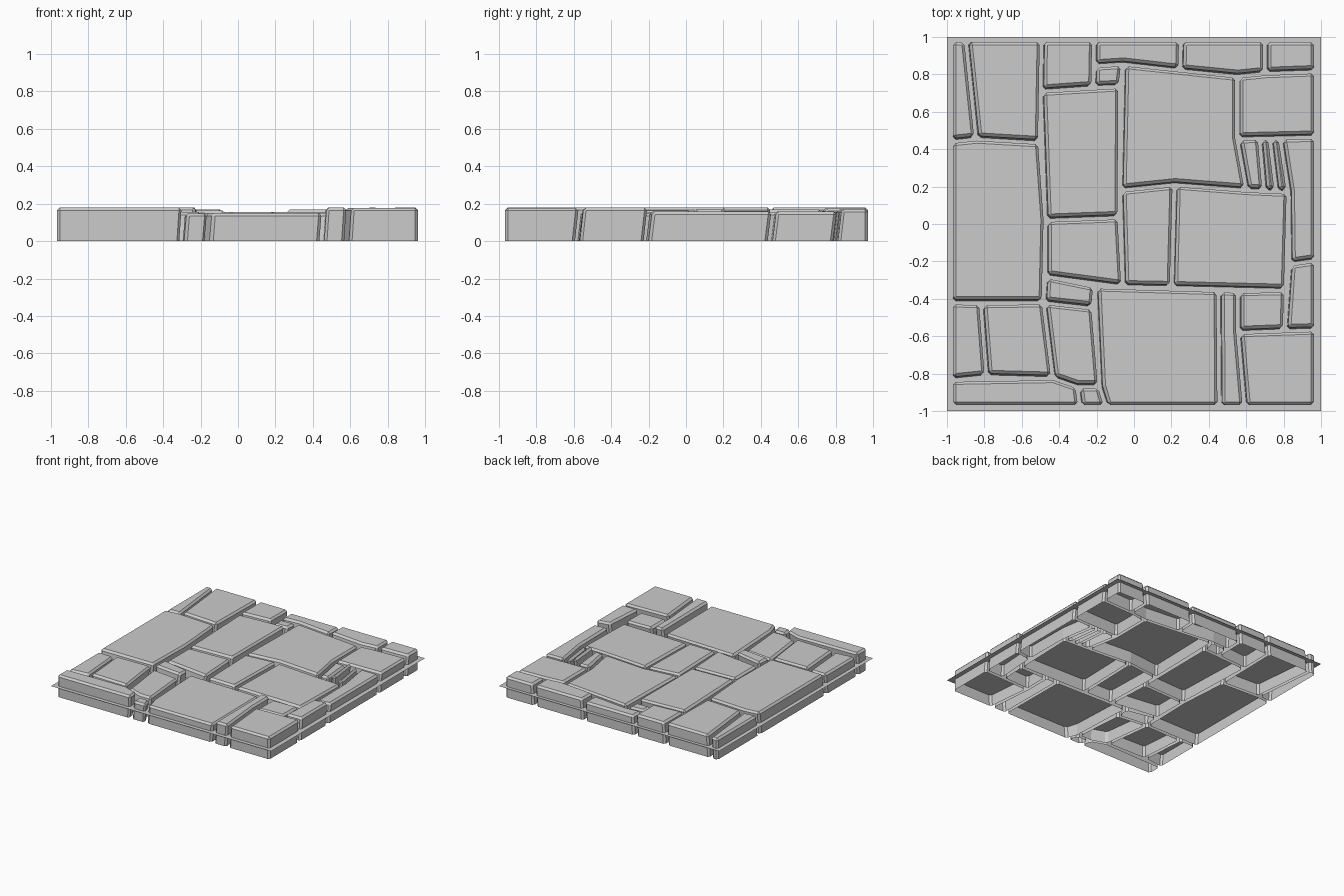
import bpy, bmesh
from math import radians

if "Cube" in bpy.data.objects:
    bpy.data.objects.remove(bpy.data.objects["Cube"])

# Joint corners where the gaps between the stones meet (hundredths of a unit)
NAMES = "ABCDEFGHIJKLMNOPQRSTUVWXYZabcdefghijklmnopqrstuvwxyz0123456"
CORNERS = [
    (-98, 98.5), (-89.5, 98.5), (-49, 98.5), (-21, 98.5), (25.5, 98.5), (70.5, 98.5), (97.5, 98.5),
    (97.5, 82), (97.5, 47), (97.5, -19), (97.5, -56), (97.5, -98),
    (59.5, -98), (46, -98), (-14.5, -98), (-28.5, -98), (-98, -98),
    (-98, -83), (-98, -41.5), (-98, 44.5),
    (-84, 46), (-50, 44), (-49.5, 71.5), (-21.5, 73.5), (-21, 85), (-7, 74),
    (-5.5, 86), (25, 82.5), (55.5, 79.5), (70.5, 81), (55.5, 46),
    (67.5, 46.5), (73, 46.5), (78.5, 46.5), (60.5, 18.5), (70, 18), (76.5, 17.5), (83, 17.5),
    (22, 21.5), (-7, 18.5), (-7.5, 4), (-47, 2.5), (-48, -41.5), (-47, -27.5),
    (-5.5, -33), (-20.5, -33), (-21.5, -44.5), (20.5, -33.5), (81.5, -35), (83.5, -21),
    (45.5, -35), (56, -35.5), (56, -57.5), (81, -56.5),
    (-81.5, -42), (-78.5, -81), (-43, -82), (-30, -86.5), (-18, -86.5),
]
NODE = {n: (x / 100, y / 100) for n, (x, y) in zip(NAMES, CORNERS)}

# Each stone: its corners, and its height
STONES = {
    "ABUT": .17, "BCVU": .18, "CDXW": .175, "DEbaY": .155, "EFdcb": .17, "FGHd": .17,
    "YaZX": .15, "WZop": .17, "aceimn": .155, "cdHIe": .158,
    "efji": .155, "fgkj": .18, "ghlk": .16, "hIJxl": .158,
    "TUVpqS": .18, "posr": .165, "nmvs": .155, "milwv": .15,
    "rtuq": .18, "tyNO6": .15, "yz0MN": .18, "zw10": .16, "xJK1": .18, "0KLM": .178,
    "S23R": .165, "2q43": .175, "qu654": .155, "R45PQ": .18, "56OP": .148,
}
HALF_GAP, CHAMFER = .013, .015


def make_object(name, bm):
    mesh = bpy.data.meshes.new(name)
    bm.to_mesh(mesh)
    bm.free()
    obj = bpy.data.objects.new(name, mesh)
    bpy.context.collection.objects.link(obj)


def paving_stone(index, corners, height):
    bm = bmesh.new()
    top = bm.faces.new([bm.verts.new((*NODE[c], height)) for c in reversed(corners)])
    bm.normal_update()
    # shrink the outline to leave the joint
    rim = bmesh.ops.inset_individual(bm, faces=[top], thickness=HALF_GAP, use_even_offset=True)["faces"]
    bmesh.ops.delete(bm, geom=[f for f in rim if f is not top], context='FACES')
    # walls down to the ground; inner joints lean slightly, outer sides stay upright
    walls = bmesh.ops.extrude_edge_only(bm, edges=bm.edges[:])["geom"]
    for v in walls:
        if isinstance(v, bmesh.types.BMVert):
            v.co.x -= .012 if abs(v.co.x) < .95 else 0
            v.co.y -= .02 if abs(v.co.y) < .95 else 0
            v.co.z = 0
    bmesh.ops.recalc_face_normals(bm, faces=bm.faces[:])
    bm.normal_update()
    if max(bm.faces, key=lambda f: f.calc_center_median().z).normal.z < 0:
        bmesh.ops.reverse_faces(bm, faces=bm.faces[:])
        bm.normal_update()
    # chamfered top rim and upright corners, open underneath
    sharp = [e for e in bm.edges if not e.is_boundary and e.calc_face_angle(0) > radians(25)]
    bmesh.ops.bevel(bm, geom=sharp, offset=CHAMFER, segments=1, affect='EDGES', profile=.5)
    make_object(f"paving_stone_{index:02d}", bm)


for i, (corners, height) in enumerate(STONES.items(), 1):
    paving_stone(i, corners, height)

# Thin mortar sheet through the middle of the stones
bm = bmesh.new()
bmesh.ops.create_grid(bm, x_segments=1, y_segments=1, size=1)
for v in bm.verts:
    v.co.z = .09
make_object("mortar_sheet", bm)
